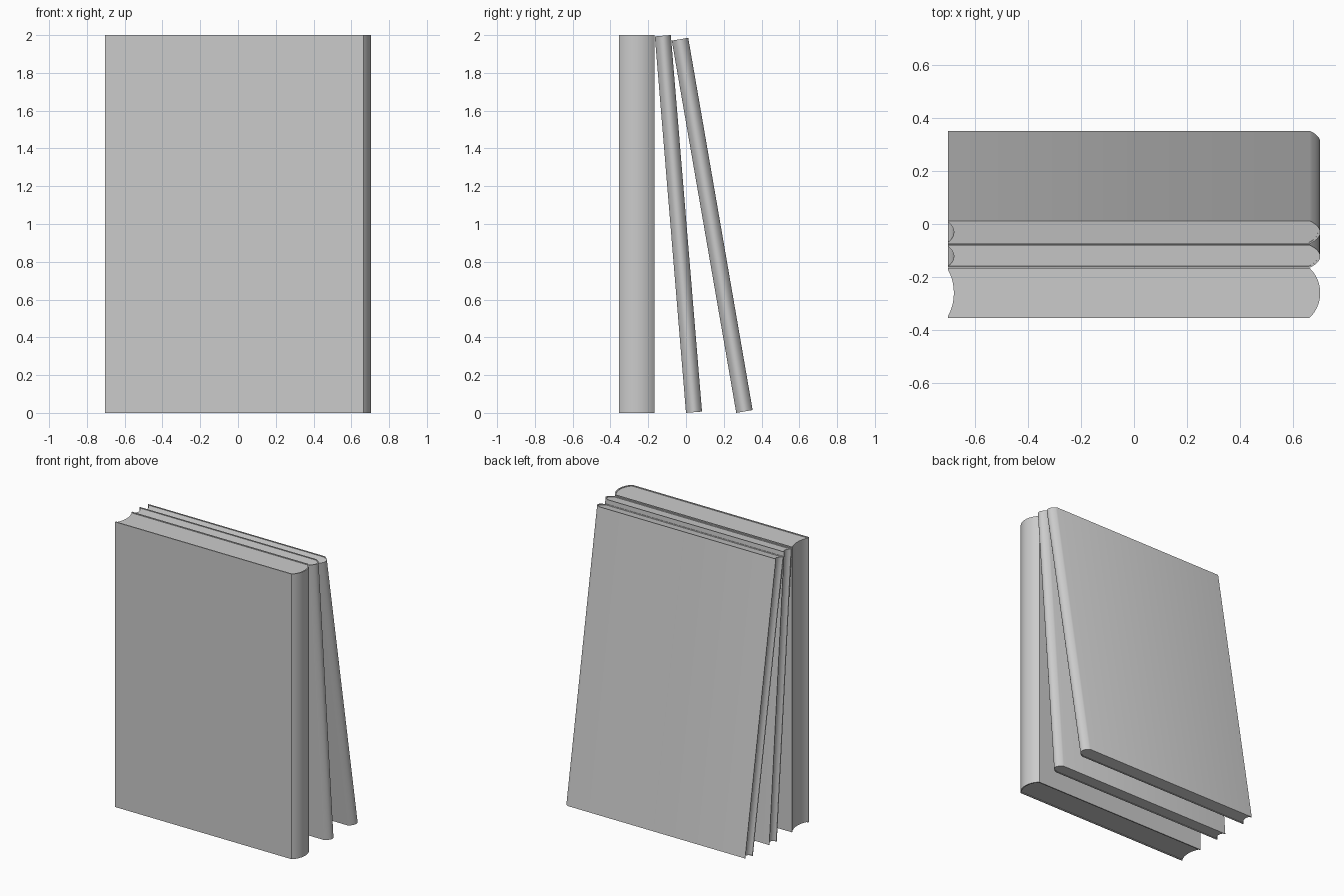
import bpy, bmesh
from math import sin, cos, pi, asin, hypot

if "Cube" in bpy.data.objects:
    bpy.data.objects.remove(bpy.data.objects["Cube"])

X0, XS, SAG, STEPS = -0.705, 0.665, 0.04, 16
HEIGHT = 2.0


def arc(x, y_mid, half, sag):
    """Shallow arc across the book thickness, bulging toward +x."""
    a, pts = pi / 4, []
    for i in range(STEPS + 1):
        t = -a + 2 * a * i / STEPS
        pts.append((x + sag * (cos(t) - cos(a)) / (1 - cos(a)),
                    y_mid + half * sin(t) / sin(a)))
    return pts


def strip_solid(name, a, b, z0, z1):
    """Solid between two matching polylines, extruded upward."""
    bm = bmesh.new()
    rows = [[bm.verts.new((x, y, z)) for x, y in line]
            for z in (z0, z1) for line in (a, b)]
    a0, b0, a1, b1 = rows
    n = len(a)
    for i in range(n - 1):
        for p, q in ((a0, b0), (a1, b1), (a0, a1), (b0, b1)):
            bm.faces.new((p[i], p[i + 1], q[i + 1], q[i]))
    for i in (0, n - 1):
        bm.faces.new((a0[i], b0[i], b1[i], a1[i]))
    bmesh.ops.recalc_face_normals(bm, faces=bm.faces)
    me = bpy.data.meshes.new(name)
    bm.to_mesh(me)
    bm.free()
    ob = bpy.data.objects.new(name, me)
    bpy.context.collection.objects.link(ob)
    bpy.ops.object.select_all(action='DESELECT')
    ob.select_set(True)
    bpy.context.view_layer.objects.active = ob
    bpy.ops.object.shade_smooth_by_angle(angle=0.5)
    return ob


def book(name, y, thick, board, lean):
    half = thick / 2
    inner = half - board
    # wraparound cover with rounded spine
    outer_line = [(X0, 0)] + arc(XS, half, half, SAG) + [(X0, thick)]
    inner_line = ([(X0, board)] + arc(XS - 0.003, half, inner, SAG - 0.006)
                  + [(X0, thick - board)])
    cover = strip_solid(name + "_cover", outer_line, inner_line, 0, HEIGHT)
    # page block with hollowed fore edge
    fore = arc(X0 + 0.001, half, inner, 0.022)
    back = arc(XS - 0.003, half, inner, SAG - 0.006)
    pages = strip_solid(name + "_pages", fore, back, 0.005, HEIGHT - 0.005)
    for ob in (cover, pages):
        ob.location.y = y
        ob.rotation_euler.x = lean


# one upright book and two leaning against it
book("thick_book", -0.355, 0.188, 0.008, 0)
book("middle_book", 0.0, 0.085, 0.005, asin(0.165 / HEIGHT))
book("back_book", 0.266, 0.088, 0.005, asin(0.341 / HEIGHT))
